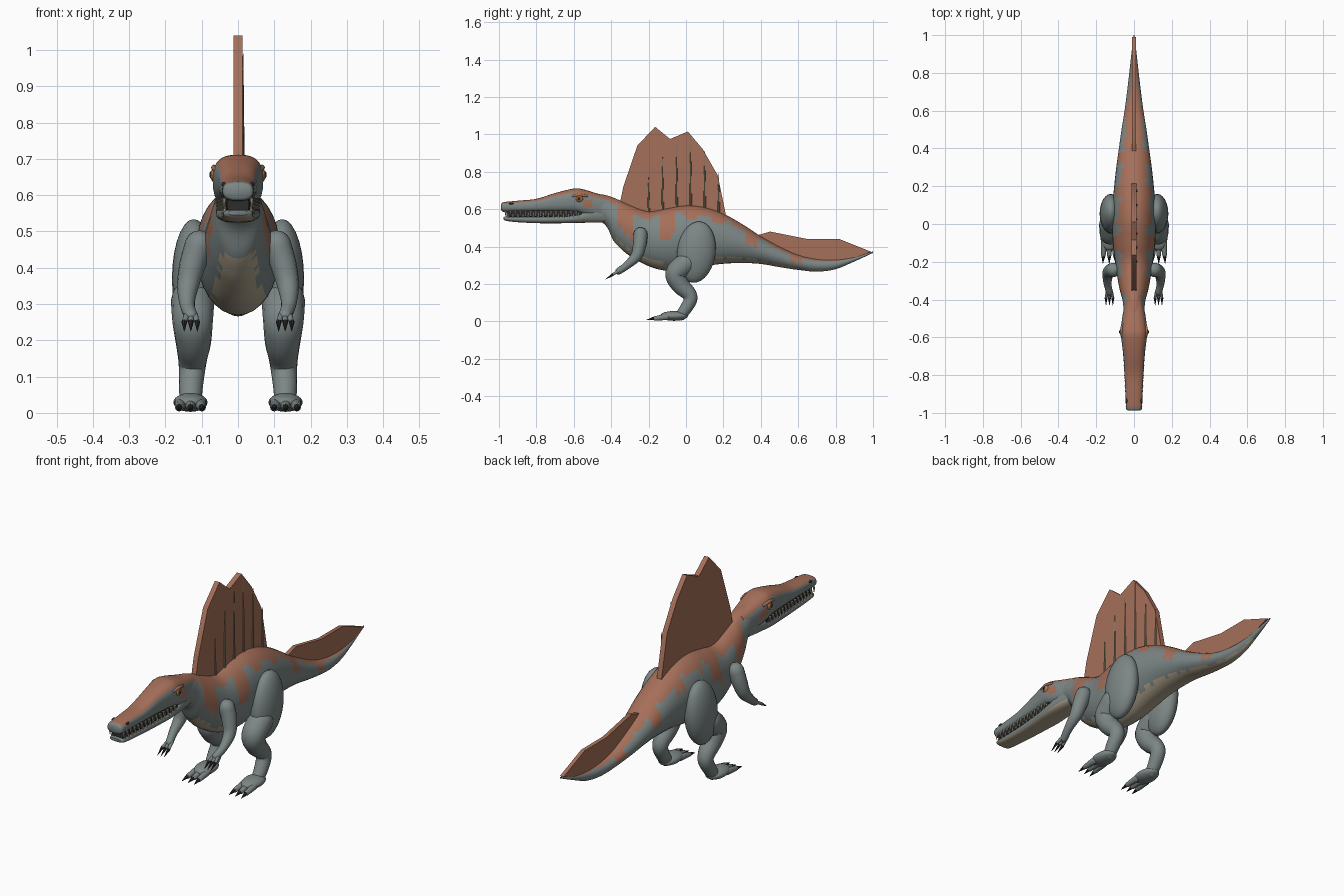
import bpy, bmesh, math, random
from mathutils import Vector

random.seed(4)
cube = bpy.data.objects.get("Cube")
if cube:
    bpy.data.objects.remove(cube)


def material(name, rgb):
    m = bpy.data.materials.new(name)
    m.use_nodes = True
    m.diffuse_color = (*rgb, 1)
    shader = m.node_tree.nodes["Principled BSDF"]
    shader.inputs["Base Color"].default_value = (*rgb, 1)
    shader.inputs["Roughness"].default_value = 0.8
    return m


grey = material("grey_skin", (.2, .24, .235))
rust = material("rust_skin", (.38, .16, .1))
cream = material("cream_belly", (.42, .36, .26))
black = material("dark_claw", (.025, .025, .025))
ivory = material("ivory_tooth", (.55, .5, .38))
amber = material("amber_eye", (.45, .18, .05))
bone = material("sail_bone", (.25, .21, .14))
SKIN = [grey, rust, cream]


def finish(name, bm, mats):
    bmesh.ops.recalc_face_normals(bm, faces=bm.faces)
    mesh = bpy.data.meshes.new(name)
    bm.to_mesh(mesh)
    bm.free()
    obj = bpy.data.objects.new(name, mesh)
    bpy.context.collection.objects.link(obj)
    for m in mats:
        mesh.materials.append(m)
    bpy.ops.object.select_all(action='DESELECT')
    obj.select_set(True)
    bpy.context.view_layer.objects.active = obj
    bpy.ops.object.shade_smooth_by_angle(angle=math.radians(40))
    return obj


def smooth_path(points, steps):
    """Catmull-Rom interpolation of rows of numbers."""
    rows = [Vector(p) for p in points]
    rows = [rows[0] * 2 - rows[1]] + rows + [rows[-1] * 2 - rows[-2]]
    out = []
    for a, b, c, d in zip(rows, rows[1:], rows[2:], rows[3:]):
        for k in range(steps):
            t = k / steps
            out.append(b + (c - a) * (t / 2) + (a * 2 - b * 5 + c * 4 - d) * (t * t / 2)
                       + (b * 3 - a - c * 3 + d) * (t ** 3 / 2))
    return out + [rows[-2]]


def skin_rings(name, rings, mats, sides=24, power=1.0, rule=None):
    """Bridge rings given as (centre, u axis, v axis); rule(centre, up) picks the colour."""
    bm = bmesh.new()
    curve = lambda w: math.copysign(abs(w) ** power, w)
    angles = [2 * math.pi * j / sides for j in range(sides)]
    loops = [[bm.verts.new(c + u * curve(math.cos(a)) + v * curve(math.sin(a))) for a in angles]
             for c, u, v in rings]
    for lo, hi in zip(loops, loops[1:]):
        for j in range(sides):
            n = (j + 1) % sides
            f = bm.faces.new((lo[j], lo[n], hi[n], hi[j]))
            if rule:
                f.material_index = rule(f.calc_center_median(), math.sin(angles[j] + math.pi / sides))
    bm.faces.new(loops[0])
    bm.faces.new(loops[-1])
    return finish(name, bm, mats)


def hull(name, stations, mats, power=1.0, rule=None, steps=4):
    """Loft along y from rows of (y, top, bottom, half width)."""
    rings = [(Vector((0, y, (top + low) / 2)), Vector((w, 0, 0)), Vector((0, 0, (top - low) / 2)))
             for y, top, low, w in smooth_path(stations, steps)]
    return skin_rings(name, rings, mats, 32, power, rule)


def tube(name, points, side, mat, steps=5, sides=16):
    """Round-ended limb through rows of (x, y, z, radius)."""
    path = smooth_path(points, steps)
    pos = [Vector((p[0] * side, p[1], p[2])) for p in path]
    rings = []
    for i, p in enumerate(path):
        t = (pos[min(i + 1, len(pos) - 1)] - pos[max(i - 1, 0)]).normalized()
        u = (Vector((1, 0, 0)) - t * t.x).normalized()
        v = t.cross(u)
        ends = [(0, 1)]
        cap = [math.radians(a) for a in (80, 55, 28)]
        if i == 0:
            ends = [(-math.sin(a), math.cos(a)) for a in cap] + ends
        if i == len(path) - 1:
            ends = ends + [(math.sin(a), math.cos(a)) for a in reversed(cap)]
        rings += [(pos[i] + t * p[3] * s, u * p[3] * c, v * p[3] * c) for s, c in ends]
    return skin_rings(name, rings, [mat], sides)


def spike(bm, base, tip, radius):
    base, tip = Vector(base), Vector(tip)
    turn = (tip - base).to_track_quat('Z', 'Y').to_matrix().to_4x4()
    turn.translation = (base + tip) / 2
    bmesh.ops.create_cone(bm, cap_ends=True, segments=8, radius1=radius, radius2=radius * .1,
                          depth=(tip - base).length, matrix=turn)


def ball(name, centre, size, mat, tilt=0):
    bm = bmesh.new()
    bmesh.ops.create_uvsphere(bm, u_segments=24, v_segments=14, radius=1)
    obj = finish(name, bm, [mat])
    obj.location, obj.scale, obj.rotation_euler.x = centre, size, tilt
    return obj


def plate(name, outline, thick, mat):
    bm = bmesh.new()
    face = bm.faces.new([bm.verts.new((-thick / 2, y, z)) for y, z in outline])
    ext = bmesh.ops.extrude_face_region(bm, geom=[face])["geom"]
    bmesh.ops.translate(bm, vec=(thick, 0, 0), verts=[g for g in ext if isinstance(g, bmesh.types.BMVert)])
    return finish(name, bm, [mat])


# Trunk, neck and tail: rust saddle with side bands, cream belly
BANDS = [(-.37, -.28, -.2), (-.13, -.06, .05), (0, .07, .6), (.13, .2, .5),
         (.33, .39, 0), (.56, .62, -.2)]


def body_rule(c, up):
    limit = .74 + random.uniform(-.06, .06)
    for start, end, low in BANDS:
        if start < c.y < end:
            limit = low + random.uniform(-.12, .12)
    if up > limit:
        return 1
    return 2 if up < -.76 + random.uniform(-.1, .1) and -.385 < c.y < .88 else 0


hull("body", [(-.52, .68, .55, .05), (-.46, .68, .535, .055), (-.42, .672, .5, .058),
              (-.39, .662, .435, .064), (-.35, .645, .39, .075), (-.3, .622, .35, .085),
              (-.2, .588, .295, .1), (-.1, .605, .27, .112), (0, .62, .275, .116),
              (.1, .61, .295, .114), (.2, .575, .308, .105), (.3, .52, .312, .094),
              (.4, .455, .307, .08), (.5, .4, .29, .066), (.6, .355, .275, .05),
              (.7, .333, .266, .037), (.8, .33, .279, .025), (.9, .345, .32, .014),
              (1, .374, .366, .003)], SKIN, rule=body_rule, steps=5)


# Head: upper skull, lower jaw and dark mouth lining
def skull_rule(c, up):
    patch = -.55 < c.y < -.5 and .61 < c.z < .65
    return 1 if patch or (up > .62 and c.y > -.97) else 0


hull("skull", [(-.988, .625, .597, .03), (-.975, .637, .585, .042), (-.9, .645, .584, .045),
               (-.8, .655, .584, .05), (-.7, .686, .582, .056), (-.6, .71, .578, .068),
               (-.55, .706, .565, .069), (-.48, .685, .55, .06), (-.4, .662, .55, .045)],
     SKIN, .75, skull_rule)
hull("lower_jaw", [(-.975, .558, .545, .028), (-.96, .561, .537, .04), (-.9, .562, .53, .043),
                   (-.8, .563, .525, .047), (-.7, .566, .524, .053), (-.6, .573, .526, .06),
                   (-.5, .605, .528, .058), (-.41, .62, .53, .045)],
     SKIN, .75, lambda c, up: 2 if up < -.45 else 0)
hull("mouth_lining", [(-.96, .6, .55, .03), (-.8, .6, .55, .042), (-.56, .6, .55, .056)], [black], .6)

# Teeth along both jaws
bm = bmesh.new()
for side in (1, -1):
    for i in range(15):
        y = -.965 + i * .027
        x = side * (.038 + .022 * i / 15)
        spike(bm, (x, y, .592), (x, y, .562), .006)
        spike(bm, (x * .96, y + .013, .556), (x * .96, y + .013, .58), .005)
finish("teeth", bm, [ivory])

# Sails along the back and tail, with bony spines on the left face
plate("back_sail", [(-.36, .6), (-.335, .72), (-.26, .94), (-.165, 1.04), (-.085, .975), (.01, 1.015),
                    (.09, .92), (.17, .78), (.215, .56), (0, .55), (-.2, .52)], .026, rust)
plate("tail_sail", [(.38, .46), (.45, .48), (.65, .44), (.82, .44), (.99, .372),
                    (.85, .32), (.7, .31), (.55, .35), (.4, .43)], .02, rust)
bm = bmesh.new()
for y, top in [(-.2, .77), (-.125, .88), (-.05, .95), (.025, .99), (.1, .91), (.175, .79)]:
    spike(bm, (.012, y, .56), (.014, y, top), .008)
finish("sail_spines", bm, [bone])

# Paired parts
for side, tag in ((1, "left_"), (-1, "right_")):
    # Eye with pupil, brow and nostril
    ball(tag + "eye", (side * .065, -.57, .655), (.012, .02, .018), amber)
    ball(tag + "pupil", (side * .074, -.572, .656), (.005, .009, .01), black)
    tube(tag + "brow", [(.062, -.605, .67, .006), (.066, -.57, .676, .008), (.062, -.53, .67, .006)], side, rust)
    ball(tag + "nostril", (side * .04, -.935, .63), (.006, .012, .006), black)

    # Hind leg
    ball(tag + "thigh", (side * .122, .055, .37), (.06, .103, .165), grey, math.radians(-8))
    tube(tag + "shin", [(.125, 0, .31, .06), (.125, -.055, .255, .056), (.123, -.03, .195, .049),
                        (.125, .015, .148, .04), (.127, .024, .115, .036), (.13, 0, .07, .033),
                        (.13, -.025, .035, .03)], side, grey)
    ball(tag + "foot", (side * .131, -.065, .029), (.047, .075, .026), grey)

    # Arm
    tube(tag + "arm", [(.108, -.243, .465, .038), (.125, -.248, .41, .036), (.138, -.265, .35, .03),
                       (.14, -.315, .3, .021), (.13, -.36, .268, .018)], side, grey)

    # Digits and claws
    claws = bmesh.new()
    for k in (-1, 0, 1):
        x = .131 + k * .027
        tube(tag + "toe", [(x, -.1, .024, .017), (x + k * .004, -.165, .016, .012)], side, grey, 3, 12)
        spike(claws, (side * (x + k * .004), -.165, .017), (side * (x + k * .007), -.21, .008), .011)
        x = .13 + k * .018
        tube(tag + "finger", [(.13 + k * .01, -.355, .272, .009), (x, -.392, .25, .007)], side, grey, 3, 10)
        spike(claws, (side * x, -.39, .251), (side * x, -.43, .225), .008)
    finish(tag + "claws", claws, [black])
